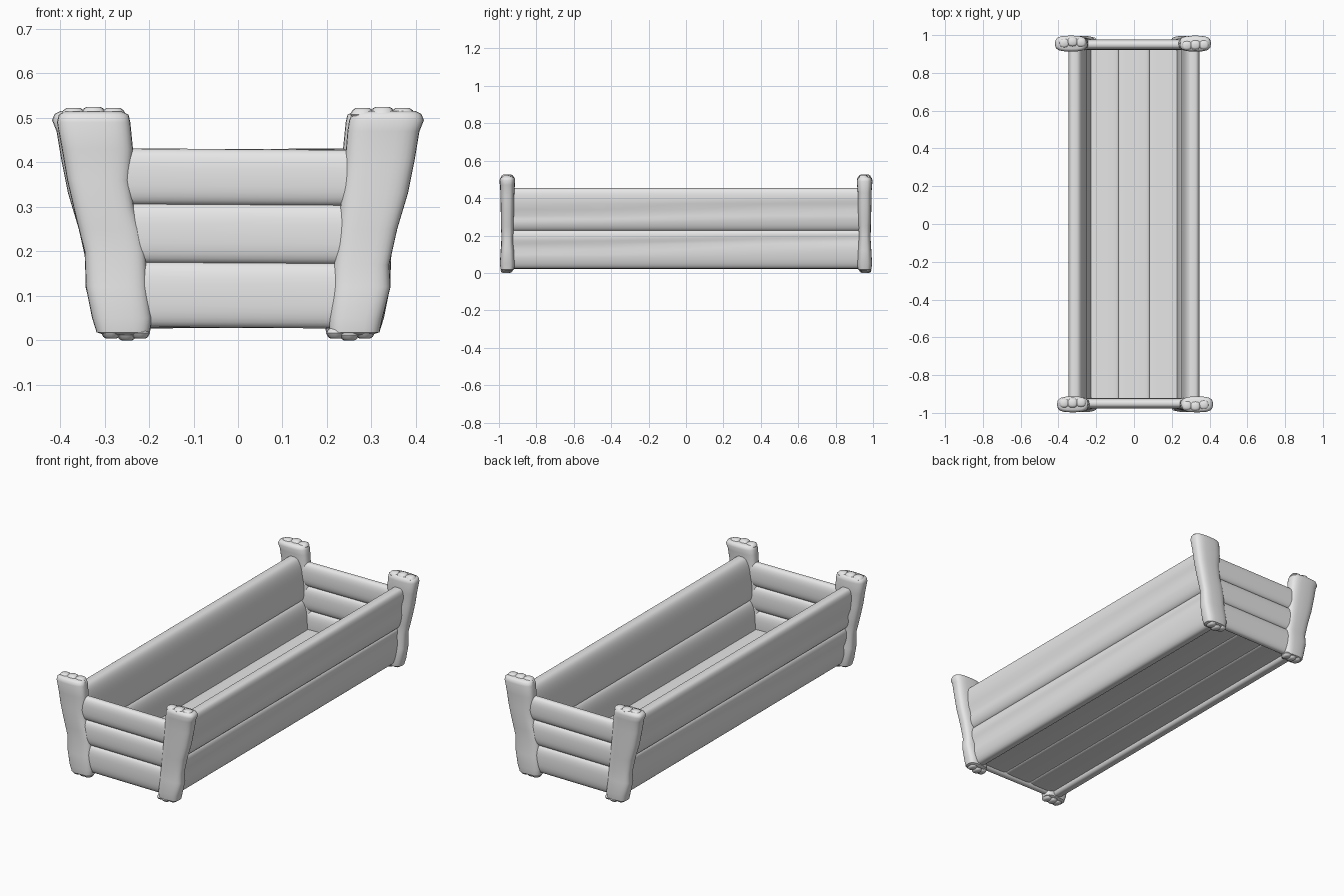
import bpy, bmesh, math, random
from mathutils import Vector

random.seed(4)
cube = bpy.data.objects.get("Cube")
if cube:
    bpy.data.objects.remove(cube, do_unlink=True)

grey = bpy.data.materials.new("weathered_grey")
grey.use_nodes = True
COLOUR = (0.8, 0.8, 0.8, 1)
grey.diffuse_color = COLOUR
grey.node_tree.nodes["Principled BSDF"].inputs["Base Color"].default_value = COLOUR


def oval(half_a, half_b, power, count=28):
    """Rounded-box cross-section in two axes."""
    pts = []
    for i in range(count):
        t = 2 * math.pi * i / count
        c, s = math.cos(t), math.sin(t)
        pts.append((half_a * math.copysign(abs(c) ** (2 / power), c),
                    half_b * math.copysign(abs(s) ** (2 / power), s)))
    return pts


def loft(name, rings, angle=50):
    """Skin a list of rings and cap both ends."""
    bm = bmesh.new()
    loops = [[bm.verts.new(p) for p in ring] for ring in rings]
    n = len(loops[0])
    for a, b in zip(loops, loops[1:]):
        for i in range(n):
            bm.faces.new((a[i], a[(i + 1) % n], b[(i + 1) % n], b[i]))
    bm.faces.new(loops[0][::-1])
    bm.faces.new(loops[-1])
    bmesh.ops.recalc_face_normals(bm, faces=bm.faces)
    mesh = bpy.data.meshes.new(name)
    bm.to_mesh(mesh)
    bm.free()
    mesh.materials.append(grey)
    obj = bpy.data.objects.new(name, mesh)
    bpy.context.collection.objects.link(obj)
    bpy.ops.object.select_all(action='DESELECT')
    obj.select_set(True)
    bpy.context.view_layer.objects.active = obj
    bpy.ops.object.shade_smooth_by_angle(angle=math.radians(angle))
    return obj


def turned(obj, name):
    """Copy a part to the opposite end by a half turn."""
    other = obj.copy()
    other.name = name
    other.rotation_euler.z = math.pi
    bpy.context.collection.objects.link(other)


def post(name, side, rows):
    """Leaning log; rows hold height, inner x, outer x, half depth."""
    rings = []
    for z, inner, outer, depth in rows:
        mid, half = side * (inner + outer) / 2, (outer - inner) / 2
        rings.append([(mid + a, -0.955 + b, z) for a, b in oval(half, depth, 3)])
    return loft(name, rings)


def knob(name, x, y, z, rx, ry, rz):
    """Low rounded chip on a log end."""
    rings = []
    for k in (-1, -0.7, 0, 0.7, 1):
        f = math.sqrt(max(1 - abs(k) ** 3, 0.3))
        rings.append([(x + a, y + b, z + k * rz) for a, b in oval(rx * f, ry * f, 2.6, 12)])
    return loft(name, rings)


# Corner posts, flared outward with worn waists
right_rows = [(0.012, 0.225, 0.30, 0.025), (0.018, 0.205, 0.318, 0.036), (0.05, 0.205, 0.325, 0.04),
              (0.12, 0.212, 0.343, 0.035), (0.17, 0.216, 0.34, 0.031), (0.25, 0.225, 0.358, 0.034),
              (0.33, 0.233, 0.382, 0.035), (0.41, 0.241, 0.398, 0.037), (0.47, 0.246, 0.408, 0.039),
              (0.495, 0.25, 0.418, 0.042), (0.509, 0.256, 0.412, 0.038), (0.515, 0.27, 0.40, 0.028)]
left_rows = [(0.012, 0.22, 0.30, 0.025), (0.018, 0.198, 0.318, 0.036), (0.05, 0.193, 0.328, 0.04),
             (0.12, 0.203, 0.342, 0.036), (0.2, 0.208, 0.345, 0.031), (0.25, 0.218, 0.358, 0.033),
             (0.3, 0.234, 0.37, 0.035), (0.36, 0.242, 0.384, 0.036), (0.43, 0.236, 0.396, 0.037),
             (0.49, 0.242, 0.407, 0.042), (0.507, 0.246, 0.403, 0.038), (0.514, 0.26, 0.39, 0.028)]
for label, opposite, side, rows in (("front_left_post", "back_right_post", 1, right_rows),
                                    ("front_right_post", "back_left_post", -1, left_rows)):
    turned(post(label, side, rows), opposite)
    # Chipped log ends
    for i, x in enumerate((0.28, 0.325, 0.37)):
        y = -0.955 + random.uniform(-0.012, 0.012)
        chip = knob(label + "_top_chip", side * x, y, 0.508 + 0.003 * (i == 1), 0.028, 0.026, 0.014)
        turned(chip, opposite + "_top_chip")
    for i, x in enumerate((0.22, 0.25, 0.285)):
        y = -0.955 + random.uniform(-0.01, 0.01)
        chip = knob(label + "_foot_chip", side * x, y, 0.016 - 0.004 * (i == 1), 0.022, 0.028, 0.012)
        turned(chip, opposite + "_foot_chip")


def side_plank(name, side, low, high, thick, groove):
    """Long leaning board with a shallow, drifting groove on its outer face."""
    rings = []
    mid, half = (low + high) / 2, (high - low) / 2
    for y in (-0.95, -0.45, 0, 0.45, 0.95):
        centre = mid + 0.02 * groove + 0.03 * y
        ring = []
        for a, b in oval(thick, half, 3.2, 48):
            z = mid + b
            dent = 0.009 * math.exp(-((z - centre) / 0.025) ** 2) if a > 0 else 0
            ring.append((side * (0.254 + 0.133 * z + a - dent), y, z))
        rings.append(ring)
    return loft(name, rings)


for label, side in (("left", 1), ("right", -1)):
    side_plank(label + "_lower_plank", side, 0.022, 0.23, 0.038, 1.5)
    side_plank(label + "_upper_plank", side, 0.222, 0.453, 0.042, -0.5)

# Three rounded rails closing each end
for name, low, high, reach in (("lower", 0.028, 0.176, 0.25), ("middle", 0.172, 0.307, 0.27),
                               ("upper", 0.303, 0.43, 0.29)):
    rings = []
    for x in (-reach, -reach / 2, 0, reach / 2, reach):
        drift = -0.006 * x
        rings.append([(x, -0.95 + a, (low + high) / 2 + b + drift)
                      for a, b in oval(0.028, (high - low) / 2, 2.6)])
    turned(loft("front_" + name + "_rail", rings), "back_" + name + "_rail")

# Floor boards
for i, name in enumerate(("right", "middle", "left")):
    x = (i - 1) * 0.162
    rings = [[(x + a, y, 0.06 + b) for a, b in oval(0.083, 0.02, 5)] for y in (-0.94, 0, 0.94)]
    loft(name + "_floor_board", rings)
